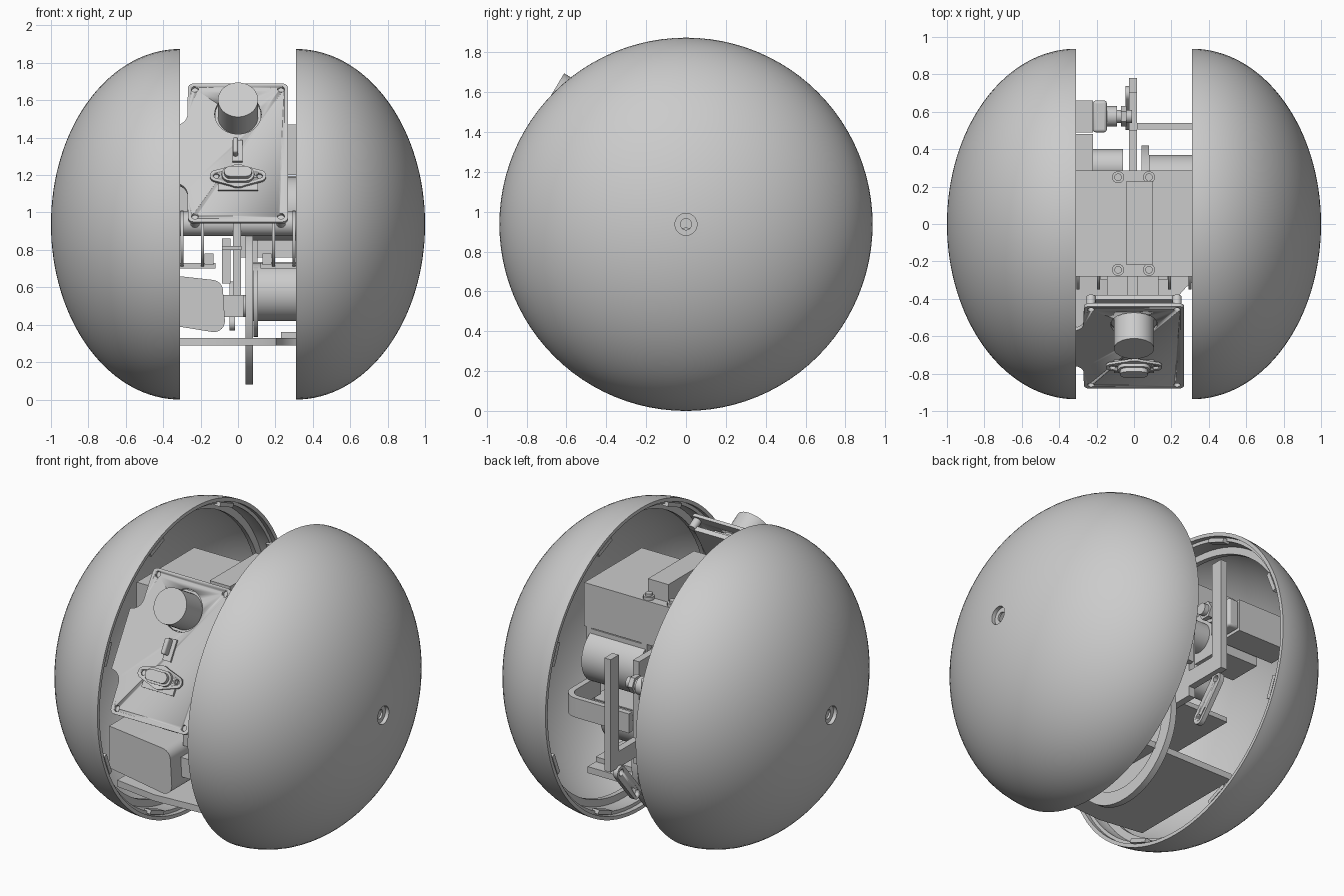
import bpy, bmesh, math
from mathutils import Matrix, Vector

if "Cube" in bpy.data.objects:
    bpy.data.objects.remove(bpy.data.objects["Cube"], do_unlink=True)

GREY = bpy.data.materials.new("plain_grey")
GREY.use_nodes = True
GREY.diffuse_color = (0.6, 0.6, 0.6, 1)
GREY.node_tree.nodes["Principled BSDF"].inputs["Base Color"].default_value = (0.6, 0.6, 0.6, 1)
MID = 0.937
AXES = {"x": Matrix.Rotation(math.pi / 2, 4, "Y"),
        "y": Matrix.Rotation(math.pi / 2, 4, "X"), "z": Matrix()}
# Tilted frame of the front panel: local z points out of the panel
PANEL = Matrix.Translation((0, -0.66, 1.32)) @ Matrix.Rotation(math.radians(59.3), 4, "X")


def finish(name, bm, frame=Matrix(), bevel=0.0):
    bmesh.ops.recalc_face_normals(bm, faces=bm.faces)
    mesh = bpy.data.meshes.new(name)
    bm.to_mesh(mesh)
    bm.free()
    mesh.materials.append(GREY)
    ob = bpy.data.objects.new(name, mesh)
    bpy.context.collection.objects.link(ob)
    ob.matrix_world = frame
    bpy.ops.object.select_all(action="DESELECT")
    ob.select_set(True)
    bpy.context.view_layer.objects.active = ob
    bpy.ops.object.shade_smooth_by_angle(angle=math.radians(30))
    if bevel:
        mod = ob.modifiers.new("bevel", "BEVEL")
        mod.width, mod.segments = bevel, 3
    return ob


def box(name, xs, ys, zs, frame=Matrix(), bevel=0.0):
    bm = bmesh.new()
    size = [b - a for a, b in (xs, ys, zs)]
    centre = [(a + b) / 2 for a, b in (xs, ys, zs)]
    bmesh.ops.create_cube(bm, size=1, matrix=Matrix.Translation(centre) @ Matrix.Diagonal((*size, 1)))
    return finish(name, bm, frame, bevel)


def cyl(name, centre, radius, length, axis="x", frame=Matrix(), sides=40):
    bm = bmesh.new()
    bmesh.ops.create_cone(bm, cap_ends=True, segments=sides, radius1=radius, radius2=radius,
                          depth=length, matrix=Matrix.Translation(centre) @ AXES[axis])
    return finish(name, bm, frame)


def slab(name, outline, low, high, frame=Matrix()):
    bm = bmesh.new()
    face = bm.faces.new([bm.verts.new((x, y, low)) for x, y in outline])
    new = bmesh.ops.extrude_face_region(bm, geom=[face])["geom"]
    bmesh.ops.translate(bm, vec=(0, 0, high - low), verts=[v for v in new if isinstance(v, bmesh.types.BMVert)])
    return finish(name, bm, frame)


def lathe(name, profile, centre, steps=96):
    # Profile pairs are (x, radius), turned around the x axis
    bm = bmesh.new()
    verts = [bm.verts.new((x, 0, r)) for x, r in profile]
    edges = [bm.edges.new((a, b)) for a, b in zip(verts, verts[1:] + verts[:1])]
    bmesh.ops.spin(bm, geom=verts + edges, cent=(0, 0, 0), axis=(1, 0, 0),
                   angle=math.tau, steps=steps, use_duplicate=False)
    bmesh.ops.remove_doubles(bm, verts=bm.verts, dist=0.0001)
    return finish(name, bm, Matrix.Translation(centre))


def cut(target, centres, depth, frame):
    # Round holes through a part
    bm = bmesh.new()
    for x, y, r in centres:
        bmesh.ops.create_cone(bm, cap_ends=True, segments=24, radius1=r, radius2=r,
                              depth=depth, matrix=Matrix.Translation((x, y, 0)))
    cutter = finish("hole_cutter", bm, frame)
    cutter.hide_render = True
    mod = target.modifiers.new("holes", "BOOLEAN")
    mod.operation, mod.object, mod.solver = "DIFFERENCE", cutter, "EXACT"
    bpy.context.view_layer.objects.active = target
    bpy.ops.object.modifier_apply(modifier=mod.name)
    bpy.data.objects.remove(cutter, do_unlink=True)


def arc(cx, cy, r, a, b, n=8):
    return [(cx + r * math.cos(math.radians(a + (b - a) * i / n)),
             cy + r * math.sin(math.radians(a + (b - a) * i / n))) for i in range(n + 1)]


# Half shells with a recessed axle hole and stepped rim
def shell(name, side):
    a0 = math.asin(0.055 / MID)
    angles = [a0 + (math.pi / 2 - a0) * i / 32 for i in range(33)]
    outer = [(0.31 + 0.69 * math.cos(a), MID * math.sin(a)) for a in angles]
    inner = [(0.31 + 0.655 * math.cos(a), 0.9 * math.sin(a)) for a in reversed(angles[1:-2])]
    rim = [(0.31, 0.915), (0.34, 0.915), (0.34, 0.895)]
    bore = [(0.962, 0.028), (0.975, 0.028), (0.975, 0.055)]
    lathe(name, [(side * x, r) for x, r in outer + rim + inner + bore], (0, 0, MID))
    # Inner stiffening ring and rim clips
    lathe(name + "_ring", [(side * x, r) for x, r in
          [(0.42, 0.9), (0.45, 0.9), (0.45, 0.845), (0.42, 0.845)]], (0, 0, MID))
    for i in range(8):
        turn = Matrix.Translation((0, 0, MID)) @ Matrix.Rotation(math.tau * (i + 0.5) / 8, 4, "X")
        box(name + "_clip", sorted((side * 0.315, side * 0.36)), (-0.07, 0.07), (0.88, 0.905), turn)


shell("left_shell", 1)
shell("right_shell", -1)

# Tilted front panel with a side tab, screw holes and lens opening
w, h, c = 0.268, 0.43, 0.03
outline = (arc(w - c, h - c, c, 0, 90, 4) + arc(-w + c, h - c, c, 90, 180, 4)
           + arc(-0.34, 0.24, 0.07, 0, -90) + arc(-0.34, -0.26, 0.07, 90, 0)
           + arc(-w + c, -h + c, c, 180, 270, 4) + arc(w - c, -h + c, c, 270, 360, 4))
panel = slab("front_panel", outline, -0.02, 0, PANEL)
screws = [(sx * 0.23, sy * 0.395, 0.018) for sx in (-1, 1) for sy in (-1, 1)]
cut(panel, screws + [(0, 0.24, 0.125)], 0.2, PANEL)
cyl("lens_barrel", (0, 0.24, 0.045), 0.107, 0.21, "z", PANEL)
box("lens_board", (-0.21, 0.21), (0.08, 0.4), (-0.09, -0.06), PANEL)
box("lens_mount", (-0.12, 0.12), (0.12, 0.36), (-0.07, -0.03), PANEL)
for x, y, r in screws:
    cyl("panel_post", (x, y, -0.05), 0.025, 0.06, "z", PANEL, 20)

# Socket and clip on the panel
box("socket_base", (-0.108, 0.108), (-0.24, -0.13), (0, 0.015), PANEL)
flange = slab("socket_flange", arc(0.115, -0.16, 0.035, -60, 60) + arc(0, -0.16, 0.07, 60, 120)
              + arc(-0.115, -0.16, 0.035, 120, 240) + arc(0, -0.16, 0.07, 240, 300), 0.015, 0.03, PANEL)
cut(flange, [(x, -0.16, 0.016) for x in (-0.115, 0.115)], 0.2, PANEL)
for size, top in ((0.045, 0.05), (0.032, 0.075)):
    slab("socket_port", arc(0.042, -0.16, size, -90, 90) + arc(-0.042, -0.16, size, 90, 270), 0.02, top, PANEL)
box("clip_foot", (-0.03, 0.025), (-0.06, 0.07), (0, 0.012), PANEL)
box("clip_tab", (-0.028, 0.0), (-0.03, 0.065), (0, 0.06), PANEL, 0.01)

# Main equipment box with raised bar and corner bosses
box("equipment_box", (-0.5, 0.5), (-0.28, 0.285), (1.2, 1.47))
box("top_bar", (-0.04, 0.1), (-0.22, 0.23), (1.47, 1.58))
for x in (-0.085, 0.08):
    for y in (-0.245, 0.25):
        lathe_post = cyl("corner_boss", (x, y, 1.44), 0.032, 0.1, "z", sides=24)
        cyl("boss_screw", (x, y, 1.495), 0.02, 0.02, "z", sides=20)
    box("front_bracket", (x - 0.06, x + 0.05), (-0.38, -0.27), (1.3, 1.42))

# Central upright, big wheel and curved strap
box("central_upright", (-0.028, 0.015), (-0.28, 0.5), (0.56, 1.2))
box("rear_upright", (-0.028, 0.015), (0.7, 0.78), (0.62, 1.32))
box("upright_link", (-0.028, 0.015), (0.45, 0.75), (0.62, 0.72))
lathe("big_wheel", [(0.04, 0.42), (0.08, 0.42), (0.08, 0.34), (0.065, 0.34),
                    (0.065, 0.03), (0.05, 0.03), (0.05, 0.34), (0.04, 0.34)], (0, 0, 0.5), 72)
strap = ([(0.015, 0.54)] + arc(0.38, 0.44, 0.1, 90, 0) + [(0.48, 0.2)]
         + [(0.445, 0.2)] + arc(0.38, 0.44, 0.065, 0, 90) + [(0.015, 0.505)])
slab("curved_strap", strap, 0.76, 0.88)

# Drive motor, flange and rear motor
cyl("motor_body", (0.28, 0, 0.575), 0.155, 0.4)
cyl("motor_flange", (0.095, 0, 0.53), 0.195, 0.025)
cyl("hub_shaft", (0.0, 0, 0.5), 0.06, 0.18)
cyl("rear_motor", (0.27, 0.2, 1.02), 0.17, 0.38)
for y, z in ((-0.2, 0.94), (0.1, 0.94)):
    cyl("cross_tube", (0, y, z), 0.065, 0.9)

# Open rear frame around the motor
for x in (0.07, 0.45):
    box("frame_post", (x, x + 0.035), (0.25, 0.285), (0.73, 1.2))
for z in (0.7, 1.16):
    box("frame_rail", (0.07, 0.485), (0.24, 0.285), (z, z + 0.035))

# Bearing plates, rods and low rails on both sides
for s in (-1, 1):
    for x in (0.19, 0.3):
        cyl("bearing_plate", (s * x, -0.2, 0.86), 0.15, 0.016)
    box("side_rail", sorted((s * 0.12, s * 0.5)), (-0.22, 0.22), (0.7, 0.73))
    box("side_foot", sorted((s * 0.13, s * 0.18)), (-0.3, -0.22), (0.72, 0.78))
box("hanging_bracket", (-0.085, -0.04), (-0.42, -0.36), (0.62, 0.86))
box("bracket_shelf", (-0.085, 0.02), (-0.62, -0.4), (0.8, 0.82),)

# Ballast block with rounded corners
ballast = slab("ballast_block", arc(-0.13, 0.42, 0.06, -90, 0) + arc(-0.14, 0.58, 0.06, 0, 80)
               + [(-0.5, 0.68), (-0.5, 0.42)], 0.2, 0.55, Matrix.Rotation(math.pi / 2, 4, "X"))
box("ballast_arm", (-0.1, 0.03), (-0.45, -0.2), (0.44, 0.56))

# Lower tray with a scooped front corner
slab("lower_tray", [(-0.48, 0.28), (-0.48, -0.5), (-0.2, -0.54), (0.1, -0.52)]
     + arc(0.45, -0.52, 0.25, 170, 95) + [(0.48, -0.27), (0.48, 0.28)], 0.29, 0.33)
box("tray_block", (0.23, 0.48), (-0.26, 0.2), (0.33, 0.36))

# Small gear motor with wheel hub at the back
box("gear_motor", (-0.6, -0.22), (0.49, 0.66), (1.0, 1.2))
box("gear_case", (-0.22, -0.145), (0.49, 0.66), (1.01, 1.19), bevel=0.015)
cyl("gear_neck", (-0.12, 0.575, 1.1), 0.055, 0.06)
cyl("gear_shaft", (-0.06, 0.575, 1.1), 0.035, 0.1)
cyl("shaft_nut", (-0.055, 0.575, 1.1), 0.055, 0.03, sides=6)
box("support_block", (-0.5, -0.22), (0.27, 0.48), (0.95, 1.25))
cyl("side_motor", (-0.14, 0.31, 1.1), 0.09, 0.16)

# Slanted link arm with pin holes
link = Matrix.Translation((-0.03, 0.62, 0.5)) @ Matrix.Rotation(math.radians(50), 4, "X") @ AXES["x"]
arm = slab("link_arm", arc(0, 0.12, 0.04, 0, 180) + arc(0, -0.12, 0.04, 180, 360), -0.015, 0.015, link)
cut(arm, [(0, y, 0.02) for y in (-0.12, 0.12)], 0.2, link)
